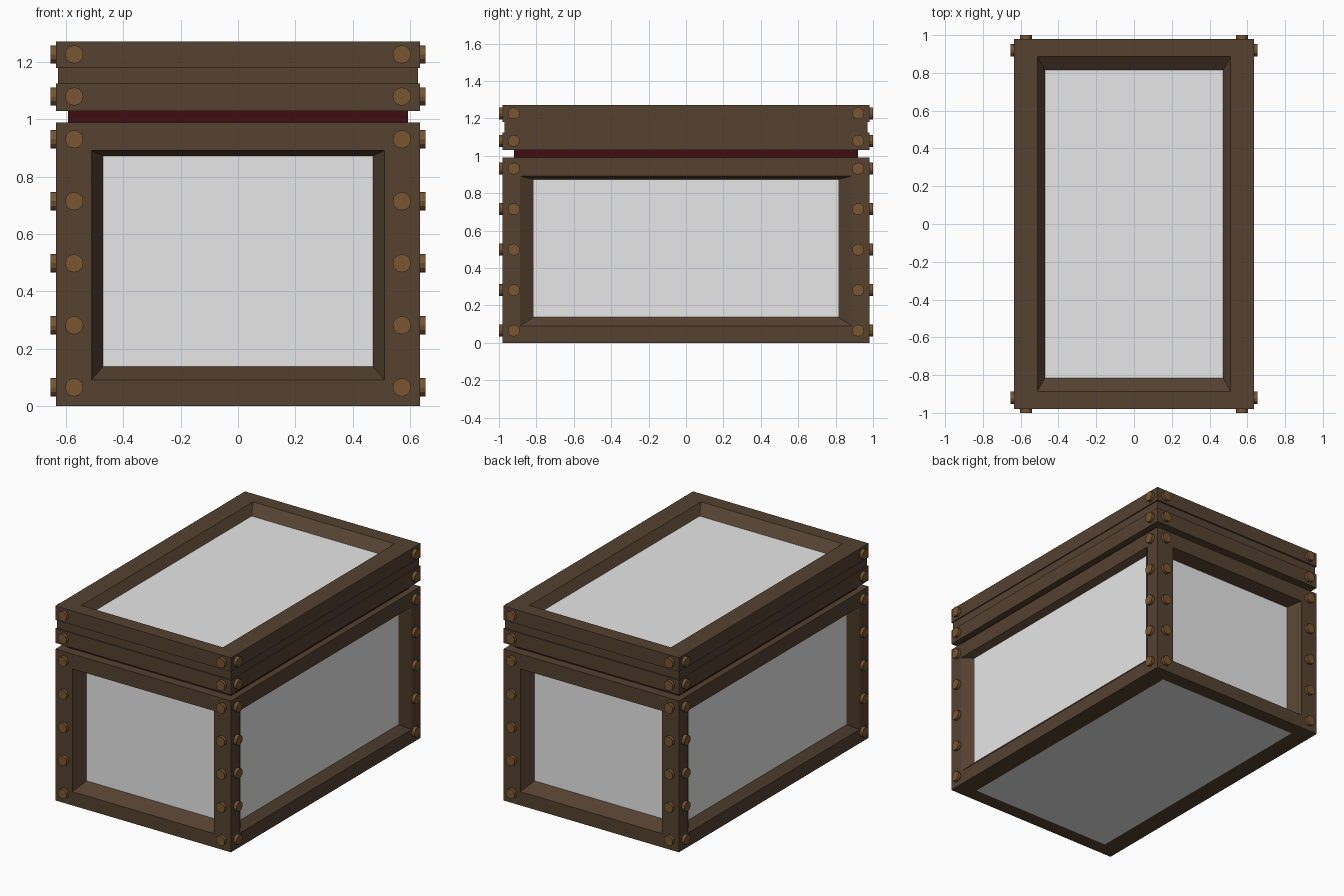
import bpy
import bmesh
from math import pi
from mathutils import Matrix, Vector

cube = bpy.data.objects.get("Cube")
if cube:
    bpy.data.objects.remove(cube, do_unlink=True)


def material(name, rgb):
    m = bpy.data.materials.new(name)
    m.use_nodes = True
    m.diffuse_color = (*rgb, 1)
    bsdf = next(n for n in m.node_tree.nodes if n.type == 'BSDF_PRINCIPLED')
    bsdf.inputs["Base Color"].default_value = (*rgb, 1)
    return m


WOOD = material("dark_wood", (0.09, 0.054, 0.031))
PANEL = material("pale_panel", (0.8, 0.8, 0.8))
BRASS = material("aged_brass", (0.19, 0.093, 0.03))
RED = material("deep_red_lining", (0.051, 0.0045, 0.005))

HX, HY = 0.635, 0.98       # half width and half depth of the frames
SEAM = 0.99                # top of the body
LID = 1.03                 # underside of the lid


def finish(bm, name, *mats):
    mesh = bpy.data.meshes.new(name)
    bm.to_mesh(mesh)
    bm.free()
    for m in mats:
        mesh.materials.append(m)
    ob = bpy.data.objects.new(name, mesh)
    bpy.context.scene.collection.objects.link(ob)
    return ob


def box(hx, hy, z0, z1):
    bm = bmesh.new()
    bmesh.ops.create_cube(bm, size=1)
    for v in bm.verts:
        v.co = (v.co.x * 2 * hx, v.co.y * 2 * hy, z1 if v.co.z > 0 else z0)
    return bm


def ring(bm, face, lo, hi, depth):
    """Inset a face to the rectangle lo..hi and push it inwards by depth."""
    normal = face.normal.copy()
    centre = face.calc_center_median()
    bmesh.ops.inset_individual(bm, faces=[face], thickness=0.01)
    axis = max(range(3), key=lambda a: abs(normal[a]))
    for v in face.verts:
        for a in range(3):
            if a != axis:
                v.co[a] = hi[a] if v.co[a] > centre[a] else lo[a]
        v.co[axis] = centre[axis] - normal[axis] * depth


def recess(bm, face, outer, inner, depth):
    """Sloped frame opening with a pale panel at the back of it."""
    ring(bm, face, *outer, 0)
    # the second ring measures its depth from the same face plane
    ring(bm, face, *inner, depth)
    face.material_index = 1


OPENING = (Vector((-0.512, -0.887, 0.09)), Vector((0.512, 0.887, 0.892)))
PANE = (Vector((-0.472, -0.815, 0.137)), Vector((0.472, 0.815, 0.873)))

# Body: four recessed sides and a flush panel underneath
bm = box(HX, HY, 0, SEAM)
bm.normal_update()
for f in list(bm.faces):
    n = f.normal.copy()
    if abs(n.x) > 0.5:
        recess(bm, f, OPENING, PANE, 0.045)
    elif abs(n.y) > 0.5:
        recess(bm, f, OPENING, PANE, 0.09)
    elif n.z < -0.5:
        ring(bm, f, *OPENING, 0)
        f.material_index = 1
finish(bm, "body_frame", WOOD, PANEL)

# Red lining showing in the gap under the lid
finish(box(0.594, 0.92, SEAM - 0.01, LID + 0.01), "red_lining", RED)

# Lid: two bands with a shallow groove between them
finish(box(HX, HY, LID, 1.125), "lid_lower_band", WOOD)
finish(box(HX - 0.007, HY - 0.009, 1.125, 1.18), "lid_groove", WOOD)
bm = box(HX, HY, 1.18, 1.272)
bm.normal_update()
top = max(bm.faces, key=lambda f: f.normal.z)
recess(bm, top, OPENING, PANE, 0.055)
finish(bm, "lid_upper_band", WOOD, PANEL)


# Rivets: one column on each side of every corner
def rivet(bm, pos, turn):
    bmesh.ops.create_cone(bm, cap_ends=True, segments=12, radius1=0.032,
                          radius2=0.032, depth=0.04,
                          matrix=Matrix.Translation(pos) @ turn)


ALONG_X = Matrix.Rotation(pi / 2, 4, 'Y')
ALONG_Y = Matrix.Rotation(pi / 2, 4, 'X')


def rivet_columns(name, heights):
    bm = bmesh.new()
    for z in heights:
        for sx in (-1, 1):
            for sy in (-1, 1):
                rivet(bm, Vector((sx * HX, sy * 0.92, z)), ALONG_X)
                rivet(bm, Vector((sx * 0.572, sy * HY, z)), ALONG_Y)
    finish(bm, name, BRASS)


rivet_columns("body_rivets", [0.065 + 0.2165 * i for i in range(5)])
rivet_columns("lid_rivets", [1.08, 1.227])
